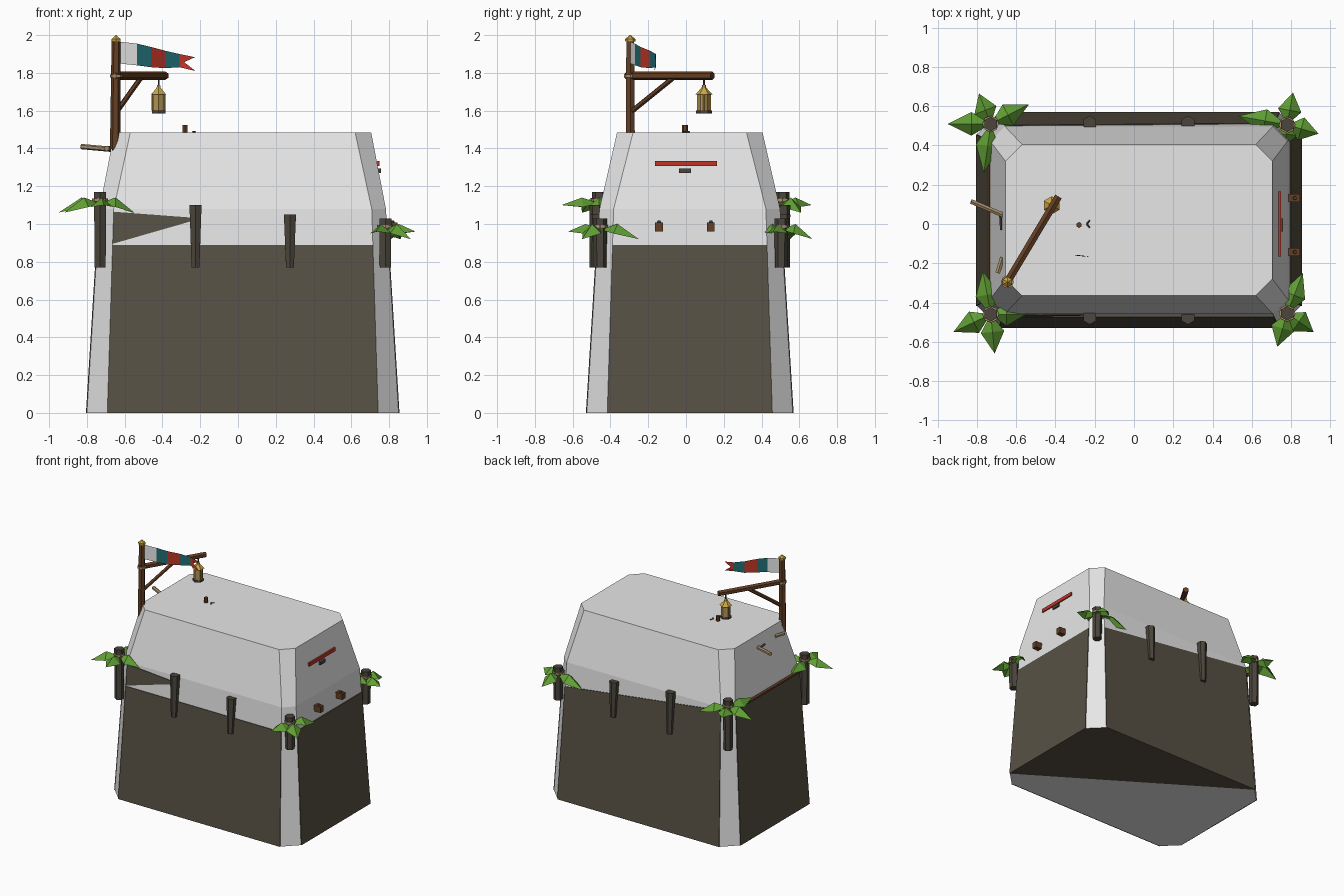
import bpy, bmesh
from mathutils import Vector, Matrix

cube = bpy.data.objects.get("Cube")
if cube:
    bpy.data.objects.remove(cube)


def material(name, *rgb):
    m = bpy.data.materials.new(name)
    m.use_nodes = True
    m.diffuse_color = (*rgb, 1)
    m.node_tree.nodes["Principled BSDF"].inputs["Base Color"].default_value = (*rgb, 1)
    return m


STONE = material("pale_stone", .8, .8, .8)
DARK = material("dark_earth", .097, .083, .058)
POST = material("weathered_post", .07, .06, .045)
WOOD = material("brown_wood", .13, .05, .018)
LEAF = material("leaf_green", .12, .35, .035)
GOLD = material("brass", .6, .38, .06)
TEAL = material("teal_cloth", .015, .15, .17)
RED = material("red_cloth", .52, .035, .02)
ROPE = material("rope_tan", .4, .28, .15)
GLASS = material("amber_glass", .45, .3, .1)


def finish(bm, name, *mats):
    mesh = bpy.data.meshes.new(name)
    bm.to_mesh(mesh)
    bm.free()
    obj = bpy.data.objects.new(name, mesh)
    bpy.context.collection.objects.link(obj)
    for m in mats:
        mesh.materials.append(m)
    return obj


def tube(name, a, b, r1, r2, sides, mat):
    """Faceted rod from a to b."""
    a, b = Vector(a), Vector(b)
    d = b - a
    bm = bmesh.new()
    turn = d.to_track_quat('Z', 'Y').to_matrix().to_4x4()
    bmesh.ops.create_cone(bm, cap_ends=True, segments=sides, radius1=r1, radius2=r2,
                          depth=d.length, matrix=Matrix.Translation((a + b) / 2) @ turn)
    return finish(bm, name, mat)


def block(name, centre, size, mat):
    bm = bmesh.new()
    bmesh.ops.create_cube(bm, size=1, matrix=Matrix.Translation(centre) @ Matrix.Diagonal((*size, 1)))
    return finish(bm, name, mat)


# Chamfered rock body: height, half width, half depth, corner cut
CENTRE = Vector((.025, .02, 0))
RINGS = [(0, .825, .545, .108), (1.08, .758, .478, .075), (1.485, .68, .385, .085)]
bm = bmesh.new()
loops = []
for z, w, d, c in RINGS:
    outline = [(c - w, -d), (w - c, -d), (w, c - d), (w, d - c),
               (w - c, d), (c - w, d), (-w, d - c), (-w, c - d)]
    loops.append([bm.verts.new(CENTRE + Vector((x, y, z))) for x, y in outline])
for low, high in zip(loops, loops[1:]):
    for i in range(8):
        j = (i + 1) % 8
        bm.faces.new((low[i], low[j], high[j], high[i]))
bm.faces.new(loops[-1])
# Underside is split along a diagonal, one half dark
base = loops[0]
bm.faces.new([base[i] for i in (5, 4, 3, 2)]).material_index = 1
bm.faces.new([base[i] for i in (2, 1, 0, 7, 6, 5)])
finish(bm, "rock_body", STONE, DARK)


# Thin dark panels on the lower walls
def on_wall(nx, ny, t, z, off):
    f = z / RINGS[1][0]
    w, d, c = (p + (q - p) * f for p, q in zip(RINGS[0][1:], RINGS[1][1:]))
    if ny:
        return CENTRE + Vector((t * (w - c), ny * (d + off), z))
    return CENTRE + Vector((nx * (w + off), t * (d - c), z))


def panel(name, nx, ny, shape):
    bm = bmesh.new()
    rims = [[bm.verts.new(on_wall(nx, ny, t, z, off)) for t, z in shape] for off in (-.003, .005)]
    for rim in rims:
        bm.faces.new(rim)
    n = len(shape)
    for i in range(n):
        j = (i + 1) % n
        bm.faces.new((rims[0][i], rims[0][j], rims[1][j], rims[1][i]))
    bmesh.ops.recalc_face_normals(bm, faces=bm.faces)
    finish(bm, name, DARK)


def skirt(left, right):
    return [(-1, 0), (1, 0), (1, right), (-1, left)]


panel("front_panel", 0, -1, skirt(.89, .89))
panel("front_panel_wedge", 0, -1, [(-1, .895), (-.32, 1.03), (-1, 1.065)])
panel("back_panel", 0, 1, skirt(1.06, .89))
panel("right_panel", 1, 0, skirt(.89, .89))
panel("left_panel", -1, 0, skirt(1.06, 1.06))
tube("left_edge_beam", (-.738, -.4, 1.06), (-.738, .44, 1.06), .014, .014, 6, WOOD)


# Broad folded leaves
def leaf(name, root, tip):
    root, tip = Vector(root), Vector(tip)
    run = tip - root
    side = Vector((-run.y, run.x, 0)).normalized() * .06
    mid = root + Vector((run.x, run.y, 0)) * .45
    bm = bmesh.new()
    r, t, m, a, b = [bm.verts.new(p) for p in (
        root, tip, mid + Vector((0, 0, .03)),
        mid + side - Vector((0, 0, .02)), mid - side - Vector((0, 0, .02)))]
    for f in ((r, m, a), (m, t, a), (r, b, m), (b, t, m)):
        bm.faces.new(f)
    finish(bm, name, LEAF)


# Corner posts: position, top, leaf tips
CORNERS = {
    "back_right": (-.73, .51, 1.17, [(-.95, .51), (-.79, .665), (-.535, .61), (-.765, .26)]),
    "front_right": (-.73, -.46, 1.17, [(-.92, -.55), (-.71, -.66), (-.55, -.46), (-.77, -.24)]),
    "front_left": (.78, -.455, 1.03, [(.915, -.55), (.73, -.625), (.86, -.25)]),
    "back_left": (.78, .505, 1.03, [(.81, .67), (.94, .46), (.53, .55), (.77, .4)]),
}
for name, (x, y, top, tips) in CORNERS.items():
    tube(name + "_post", (x, y, .77), (x, y, top), .034, .037, 6, POST)
    tube(name + "_rope", (x, y, top - .05), (x, y, top - .035), .042, .042, 8, ROPE)
    for i, (tx, ty) in enumerate(tips):
        leaf(f"{name}_leaf_{i}", (x, y, top - .06), (tx, ty, top - (.07 if i % 2 else .11)))

# Tapered stakes on the front and back walls
for side, y in (("front", -.475), ("back", .515)):
    lean = .012 if side == "back" else -.012
    for x, top in ((-.225, 1.1), (.275, 1.05)):
        tube(side + "_stake", (x, y + lean, .77), (x, y, top), .024, .037, 6, POST)

# Mast with arm, brace and lantern
MX, MY = -.645, -.295
tube("mast", (MX - .005, MY, 1.4), (MX, MY, 1.97), .028, .024, 6, WOOD)
tube("mast_foot", (MX - .015, MY, 1.35), (MX - .005, MY, 1.4), .008, .028, 6, WOOD)
tube("mast_cap_base", (MX, MY, 1.965), (MX, MY, 1.98), .026, .028, 6, GOLD)
tube("mast_cap_tip", (MX, MY, 1.98), (MX, MY, 2), .026, .002, 6, GOLD)
tube("mast_binding", (MX, MY, 1.775), (MX, MY, 1.792), .033, .033, 8, ROPE)
tube("arm", (MX - .012, MY - .02, 1.785), (-.385, .14, 1.785), .022, .022, 6, WOOD)
tube("brace", (MX, MY, 1.59), (-.51, -.06, 1.78), .014, .014, 6, WOOD)

LX, LY = -.42, .095
for name, z1, z2, r1, r2, mat in (
        ("lantern_base", 1.585, 1.6, .042, .042, POST),
        ("lantern_glass", 1.6, 1.685, .034, .034, GLASS),
        ("lantern_roof", 1.685, 1.72, .046, .014, GOLD),
        ("lantern_knob", 1.72, 1.737, .013, .009, GOLD),
        ("lantern_hook", 1.737, 1.775, .005, .005, POST)):
    tube(name, (LX, LY, z1), (LX, LY, z2), r1, r2, 6, mat)
for dx, dy in ((1, 0), (-1, 0), (0, 1), (0, -1)):
    x, y = LX + dx * .032, LY + dy * .032
    tube("lantern_bar", (x, y, 1.6), (x, y, 1.69), .005, .005, 4, GOLD)

# Striped pennant with a forked end: x, y, bottom, top
FLAG = [(-.63, -.295, 1.85, 1.965), (-.535, -.27, 1.84, 1.955), (-.46, -.24, 1.83, 1.937),
        (-.385, -.19, 1.825, 1.917), (-.31, -.16, 1.83, 1.9)]
bm = bmesh.new()
cols = [[bm.verts.new((x, y, z)) for z in (lo, hi)] for x, y, lo, hi in FLAG]
for (a, b), (c, d), index in zip(cols, cols[1:], (0, 1, 2, 1)):
    bm.faces.new((a, c, d, b)).material_index = index
low, notch, high = [bm.verts.new(p) for p in (
    (-.225, -.168, 1.81), (-.285, -.158, 1.857), (-.228, -.165, 1.883))]
bottom, top = cols[-1]
for f in ((bottom, low, notch), (bottom, notch, top), (notch, high, top)):
    bm.faces.new(f).material_index = 2
finish(bm, "pennant", STONE, TEAL, RED)

# Pegs and fittings on the left-hand wall as seen from the front
tube("long_peg", (-.83, .115, 1.41), (-.665, .045, 1.395), .014, .014, 6, ROPE)
tube("long_peg_hook", (-.68, .05, 1.39), (-.675, -.03, 1.39), .008, .008, 5, POST)
tube("short_peg", (-.695, -.25, 1.4), (-.67, -.17, 1.4), .014, .014, 6, ROPE)

# Red strip, catch and pegs on the opposite wall
block("red_strip", (.743, .0, 1.32), (.012, .33, .028), RED)
block("catch", (.75, -.005, 1.283), (.016, .065, .024), POST)
for y in (-.143, .132):
    block("wall_peg", (.815, y, .983), (.06, .04, .048), WOOD)
    tube("wall_peg_tip", (.82, y, 1.0), (.82, y, 1.018), .012, .008, 6, POST)

# Small stub and scraps on the roof
tube("roof_stub", (-.28, -.005, 1.48), (-.28, -.005, 1.525), .015, .015, 6, WOOD)
for s in (-1, 1):
    tube("roof_scrap", (-.24, .0, 1.488), (-.225, s * .02, 1.488), .005, .003, 4, POST)
